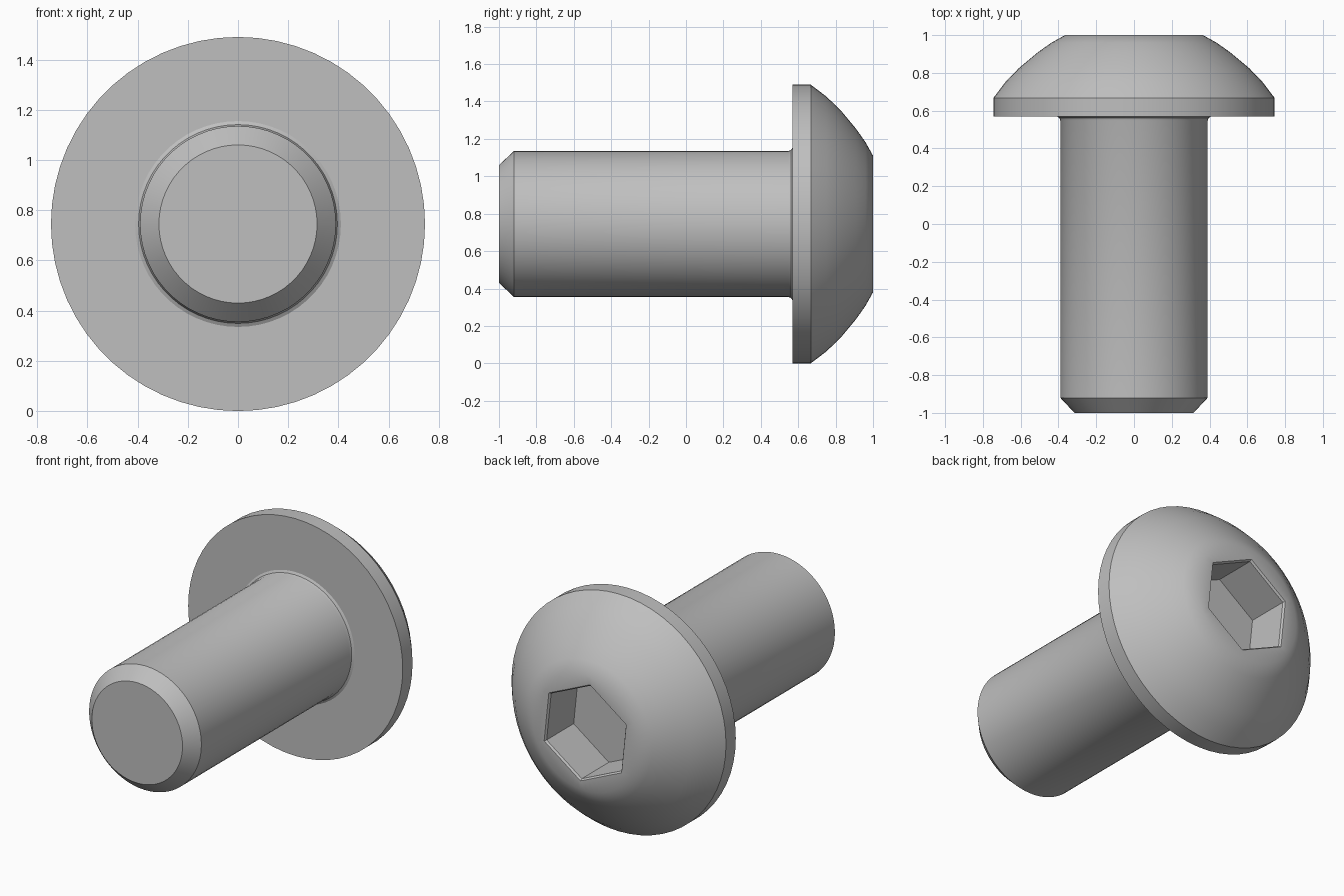
import bpy, bmesh, math

if "Cube" in bpy.data.objects:
    bpy.data.objects.remove(bpy.data.objects["Cube"])

SEGS = 60
AXIS_Z = 0.745              # height of the screw axis, which runs along y
HEX_TURN = math.radians(6)  # turn of the socket

steel = bpy.data.materials.new("steel grey")
steel.diffuse_color = (0.52, 0.52, 0.52, 1)
steel.use_nodes = True
steel.node_tree.nodes["Principled BSDF"].inputs["Base Color"].default_value = steel.diffuse_color


def hex_radius(corner, angle):
    """Distance from the centre to the side of a hexagon at an angle."""
    a = (angle - HEX_TURN - math.pi / 6) % (math.pi / 3) - math.pi / 6
    return corner * math.cos(math.pi / 6) / math.cos(a)


def loft(name, rings, cap_start=False, cap_end=False):
    """Join rings (y, radius, is_hexagon) along y into one skin."""
    bm = bmesh.new()
    loops = []
    for y, r, is_hex in rings:
        loop = []
        for i in range(SEGS):
            a = 2 * math.pi * i / SEGS
            d = hex_radius(r, a) if is_hex else r
            loop.append(bm.verts.new((d * math.cos(a), y, AXIS_Z + d * math.sin(a))))
        loops.append(loop)
    for p, q in zip(loops, loops[1:]):
        for i in range(SEGS):
            j = (i + 1) % SEGS
            bm.faces.new((p[i], q[i], q[j], p[j]))
    if cap_start:
        bm.faces.new(loops[0])
    if cap_end:
        bm.faces.new(loops[-1][::-1])
    bm.normal_update()
    mesh = bpy.data.meshes.new(name)
    bm.to_mesh(mesh)
    bm.free()
    mesh.materials.append(steel)
    obj = bpy.data.objects.new(name, mesh)
    bpy.context.collection.objects.link(obj)
    bpy.ops.object.select_all(action='DESELECT')
    obj.select_set(True)
    bpy.context.view_layer.objects.active = obj
    bpy.ops.object.shade_smooth_by_angle(angle=math.radians(35))
    return obj


# Shank: chamfered tip, plain cylinder, small fillet under the head
loft("shank", [(-1, 0.315, False), (-0.92, 0.39, False), (0.548, 0.39, False),
               (0.562, 0.396, False), (0.57, 0.41, False)], cap_start=True)

# Head: flat underside, short rim, dome, then the hexagonal socket
loft("head", [(0.57, 0.41, False), (0.57, 0.745, False), (0.667, 0.745, False),
              (0.75, 0.682, False), (0.825, 0.61, False), (0.91, 0.508, False),
              (0.96, 0.437, False), (1.0, 0.365, False),
              (1.0, 0.312, True), (0.988, 0.302, True), (0.72, 0.302, True)],
     cap_end=True)
